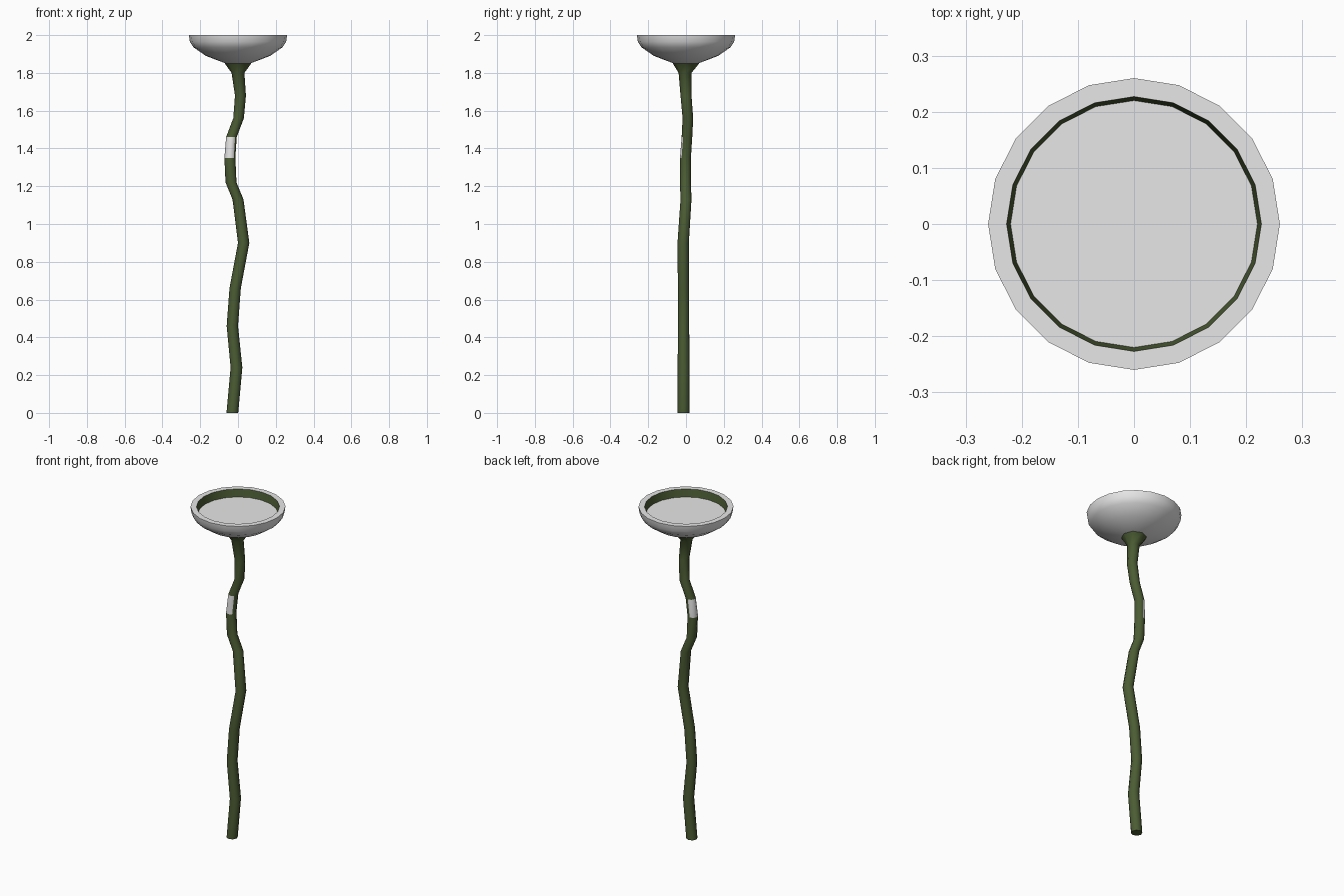
import bpy, bmesh, math

if "Cube" in bpy.data.objects:
    bpy.data.objects.remove(bpy.data.objects["Cube"])


def material(name, rgb):
    m = bpy.data.materials.new(name)
    m.diffuse_color = (*rgb, 1.0)
    m.use_nodes = True
    m.node_tree.nodes["Principled BSDF"].inputs["Base Color"].default_value = m.diffuse_color
    return m


grey = material("pale_grey", (0.8, 0.8, 0.8))
green = material("dark_moss_green", (0.072, 0.108, 0.034))


def loft(name, rings, sides, paint, cap_start, cap_end, mats, angle):
    """Skin rings of (x, y, z, radius); paint(segment, side) gives the material index."""
    bm = bmesh.new()
    loops = []
    for x, y, z, r in rings:
        loops.append([bm.verts.new((x + r * math.cos(math.tau * i / sides),
                                    y + r * math.sin(math.tau * i / sides), z))
                      for i in range(sides)])
    for s, (a, b) in enumerate(zip(loops, loops[1:])):
        for i in range(sides):
            j = (i + 1) % sides
            f = bm.faces.new((a[i], a[j], b[j], b[i]))
            f.material_index = paint(s, i)
    if cap_start:
        bm.faces.new(loops[0][::-1])
    if cap_end:
        bm.faces.new(loops[-1])
    mesh = bpy.data.meshes.new(name)
    bm.to_mesh(mesh)
    bm.free()
    ob = bpy.data.objects.new(name, mesh)
    bpy.context.collection.objects.link(ob)
    for m in mats:
        mesh.materials.append(m)
    bpy.context.view_layer.objects.active = ob
    ob.select_set(True)
    bpy.ops.object.shade_smooth_by_angle(angle=math.radians(angle))
    ob.select_set(False)
    return ob


# crooked stem: x, y, z, radius, flaring out under the bowl
stem_path = [
    (-0.03, -0.013, 0.00, 0.031), (-0.008, -0.013, 0.24, 0.031),
    (-0.03, -0.013, 0.46, 0.030), (-0.015, -0.013, 0.66, 0.030),
    (0.03, -0.015, 0.90, 0.030), (0.0, 0.0, 1.13, 0.029),
    (-0.037, -0.003, 1.22, 0.029), (-0.043, -0.003, 1.35, 0.029),
    (-0.035, 0.005, 1.46, 0.028), (0.003, 0.01, 1.56, 0.028),
    (0.013, 0.0, 1.68, 0.029), (0.0, -0.005, 1.80, 0.034),
    (0.0, 0.0, 1.85, 0.070),
]
# bare pale patch on the front-left faces of one segment
loft("stem", stem_path, 8, lambda s, i: 1 if s == 7 and 2 <= i <= 6 else 0,
     True, False, (green, grey), 50)

# shallow bowl: outside, flat rim, green inner wall, grey floor
bowl_profile = [(0.065, 1.85), (0.17, 1.89), (0.235, 1.935), (0.255, 1.965),
                (0.26, 2.0), (0.227, 2.0), (0.22, 1.955)]
loft("bowl", [(0, 0, z, r) for r, z in bowl_profile], 20,
     lambda s, i: 1 if s == 5 else 0, True, True, (grey, green), 40)
